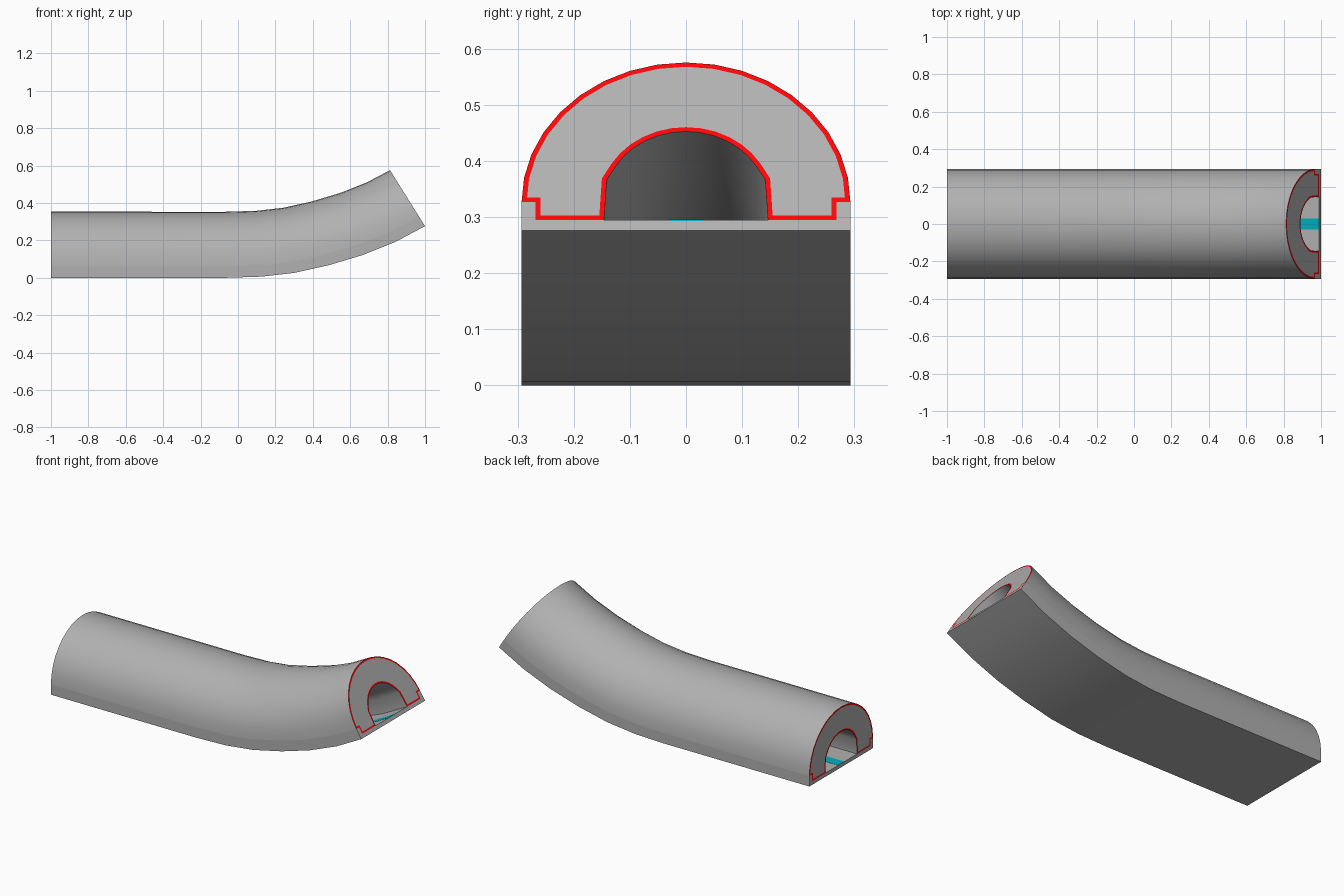
import bpy, bmesh
from math import sin, cos, radians

if "Cube" in bpy.data.objects:
    bpy.data.objects.remove(bpy.data.objects["Cube"])

# Bottom line of the ramp: x, z, tilt in degrees
PATH = [(-1, 0, 0), (-0.53, 0, 0), (-0.06, 0, 0.8), (0.125, 0.006, 4.5),
        (0.30, 0.026, 9.5), (0.485, 0.067, 14.5), (0.665, 0.121, 19.5),
        (0.84, 0.191, 25.5), (1.0, 0.276, 32.0)]


def material(name, color):
    m = bpy.data.materials.new(name)
    m.diffuse_color = (*color, 1)
    m.use_nodes = True
    m.node_tree.nodes["Principled BSDF"].inputs["Base Color"].default_value = m.diffuse_color
    return m


grey = material("grey", (0.44, 0.44, 0.44))
red = material("red_trim", (1.0, 0.002, 0.003))
cyan = material("cyan_stripe", (0.0, 0.43, 0.5))


def mirrored(half):
    """Close a right-hand half profile (y, h), skipping points on the axis."""
    return half + [(-y, h) for y, h in reversed(half) if y > 1e-6]


def sweep(name, profile, mats, trim=0.0):
    bm = bmesh.new()
    rings = []
    for x, z, a in PATH:
        s, c = sin(radians(a)), cos(radians(a))
        rings.append([bm.verts.new((x - h * s, y, z + h * c)) for y, h in profile])
    n = len(profile)
    for r0, r1 in zip(rings, rings[1:]):
        for i in range(n):
            j = (i + 1) % n
            bm.faces.new((r0[i], r0[j], r1[j], r1[i]))
    caps = [bm.faces.new(rings[0]), bm.faces.new(rings[-1])]
    bmesh.ops.recalc_face_normals(bm, faces=bm.faces[:])
    # Coloured outline on each end face
    if trim:
        for cap in caps:
            res = bmesh.ops.inset_region(bm, faces=[cap], thickness=trim,
                                         use_even_offset=True)
            for f in res["faces"]:
                f.material_index = 1
    me = bpy.data.meshes.new(name)
    bm.to_mesh(me)
    bm.free()
    for m in mats:
        me.materials.append(m)
    ob = bpy.data.objects.new(name, me)
    bpy.context.collection.objects.link(ob)
    bpy.ops.object.select_all(action='DESELECT')
    ob.select_set(True)
    bpy.context.view_layer.objects.active = ob
    bpy.ops.object.shade_smooth_by_angle(angle=radians(30))
    return ob


W, LIP, SPRING, FLOOR = 0.293, 0.268, 0.060, 0.022

# Base trough with raised side lips
sweep("base_floor", mirrored([(LIP, FLOOR), (LIP, SPRING), (W, SPRING), (W, 0)]), [grey])

# Arched tunnel shell with stepped feet and red rim
outer = [(W * sin(radians(t)), SPRING + W * cos(radians(t))) for t in range(0, 91, 10)]
feet = [(LIP, SPRING), (LIP, FLOOR), (0.146, FLOOR), (0.141, 0.107)]
inner = [(0.144 * sin(radians(t)), 0.064 + 0.144 * cos(radians(t))) for t in range(60, -1, -10)]
right = outer + feet + inner
left = [(-y, h) for y, h in reversed(right[1:-1])]
sweep("tunnel_arch", right + left, [grey, red], trim=0.009)

# Centre stripe on the floor
sweep("floor_stripe", mirrored([(0.029, FLOOR + 0.001), (0.029, FLOOR - 0.002)]), [cyan])
